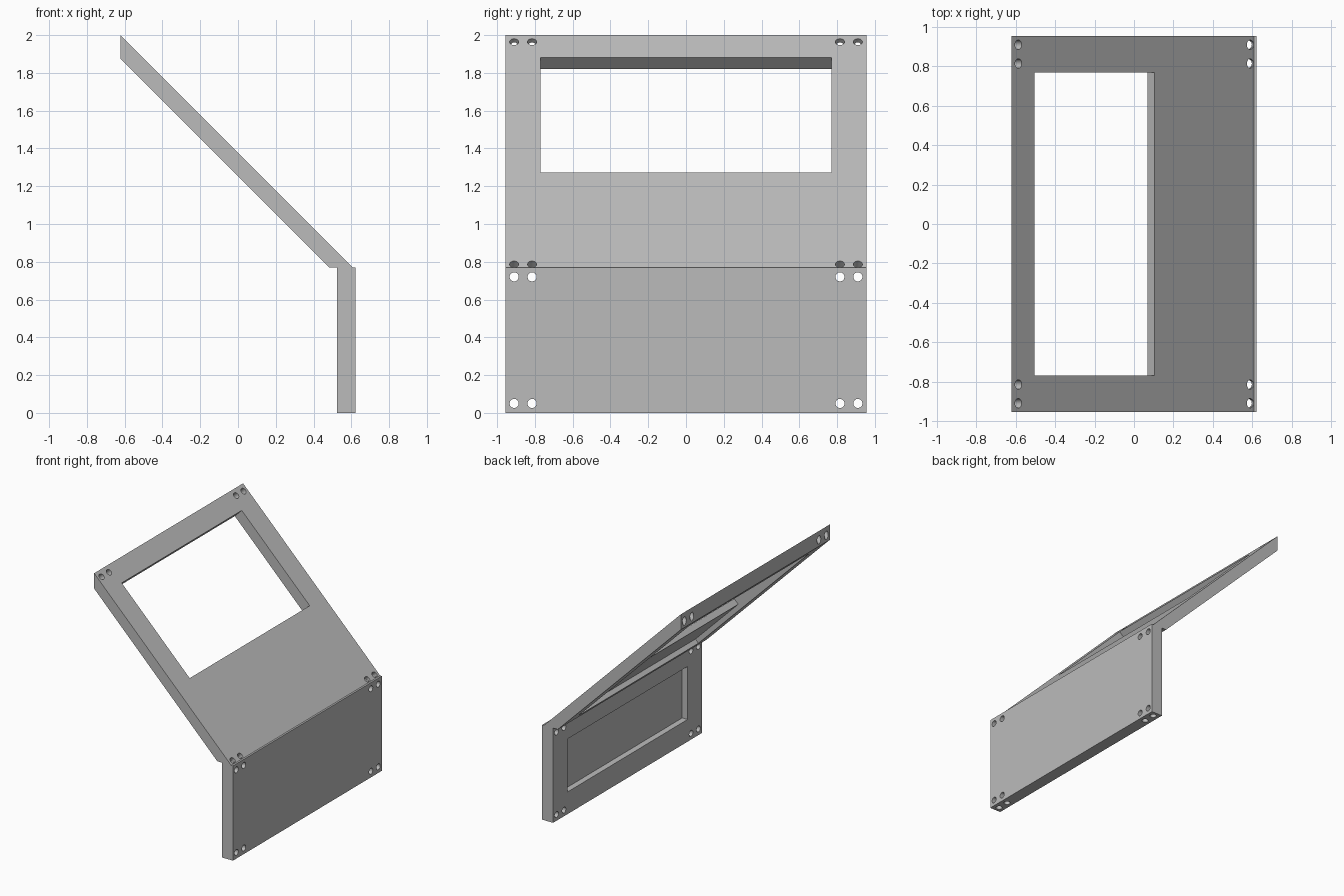
import bpy, bmesh, math
from mathutils import Matrix, Vector

cube = bpy.data.objects.get("Cube")
if cube:
    bpy.data.objects.remove(cube, do_unlink=True)

HALF = 0.955            # half width of both panels
INNER = 0.77            # half width of window and pockets
BEND = 0.769            # height where the panels meet
EDGE = 0.623            # outermost x
SUM = 2 - EDGE          # x + z along the sloped outer face
THICK = 0.0884
SKIN = 0.05             # material left in front of the pockets
HOLE = 0.024

grey = bpy.data.materials.new("plain grey")
grey.use_nodes = True
colour = (0.5, 0.5, 0.5, 1)
grey.diffuse_color = colour
grey.node_tree.nodes["Principled BSDF"].inputs["Base Color"].default_value = colour


def finish(name, bm):
    bmesh.ops.recalc_face_normals(bm, faces=bm.faces)
    mesh = bpy.data.meshes.new(name)
    bm.to_mesh(mesh)
    bm.free()
    mesh.materials.append(grey)
    ob = bpy.data.objects.new(name, mesh)
    bpy.context.collection.objects.link(ob)
    return ob


def prism(name, profile, half):
    """Extrude an x-z outline across y."""
    bm = bmesh.new()
    face = bm.faces.new([bm.verts.new((x, -half, z)) for x, z in profile])
    new = bmesh.ops.extrude_face_region(bm, geom=[face])["geom"]
    verts = [v for v in new if isinstance(v, bmesh.types.BMVert)]
    bmesh.ops.translate(bm, verts=verts, vec=(0, 2 * half, 0))
    return finish(name, bm)


def drill(x, z, direction, length):
    """Hole cutters at the four positions across the width."""
    bm = bmesh.new()
    turn = Vector(direction).to_track_quat("Z", "Y").to_matrix().to_4x4()
    for y in (-0.91, -0.815, 0.815, 0.91):
        bmesh.ops.create_cone(bm, cap_ends=True, segments=32, radius1=HOLE,
                              radius2=HOLE, depth=length,
                              matrix=Matrix.Translation((x, y, z)) @ turn)
    return finish("hole_cutter", bm)


def cut(ob, cutters):
    bpy.context.view_layer.objects.active = ob
    for cutter in cutters:
        cutter.hide_render = True
        mod = ob.modifiers.new("cut", "BOOLEAN")
        mod.operation = "DIFFERENCE"
        mod.solver = "EXACT"
        mod.object = cutter
        bpy.ops.object.modifier_apply(modifier=mod.name)
        bpy.data.objects.remove(cutter, do_unlink=True)
    bpy.ops.object.select_all(action="DESELECT")
    ob.select_set(True)
    bpy.ops.object.shade_smooth_by_angle(angle=math.radians(30))


def slope(x, depth=0):
    """Point below the sloped outer face, measured square to it."""
    d = depth * math.sqrt(0.5)
    return x - d, SUM - x - d


# Sloped panel with a window and a pocket behind it
drop = THICK * math.sqrt(2)
sloped_panel = prism("sloped_panel", [
    (-EDGE, 2), (SUM - BEND, BEND), (SUM - BEND - drop, BEND), (-EDGE, 2 - drop)], HALF)
top, sill, low = -0.505, 0.105, 0.49
window = prism("window_cutter", [
    slope(top, -0.1), slope(sill, -0.1), slope(sill, SKIN),
    slope(low, SKIN), slope(low, 0.2), slope(top, 0.2)], INNER)
holes = [drill(*slope(x), (1, 0, 1), 0.4) for x in (-0.587, 0.59)]
cut(sloped_panel, [window] + holes)

# Upright panel with a rear pocket, cross holes and vertical holes
back = 0.525
upright_panel = prism("upright_panel", [
    (back, 0), (EDGE, 0), (EDGE, BEND), (back, BEND)], HALF)
floor = EDGE - SKIN
pocket = prism("pocket_cutter", [
    (back - 0.1, 0.18), (floor, 0.18), (floor, 0.61), (back - 0.1, 0.61)], INNER)
middle = (back + EDGE) / 2
cross = [drill(middle, z, (1, 0, 0), 0.4) for z in (0.05, 0.72)]
vertical = drill(middle, BEND / 2, (0, 0, 1), 1)
cut(upright_panel, [pocket] + cross + [vertical])
